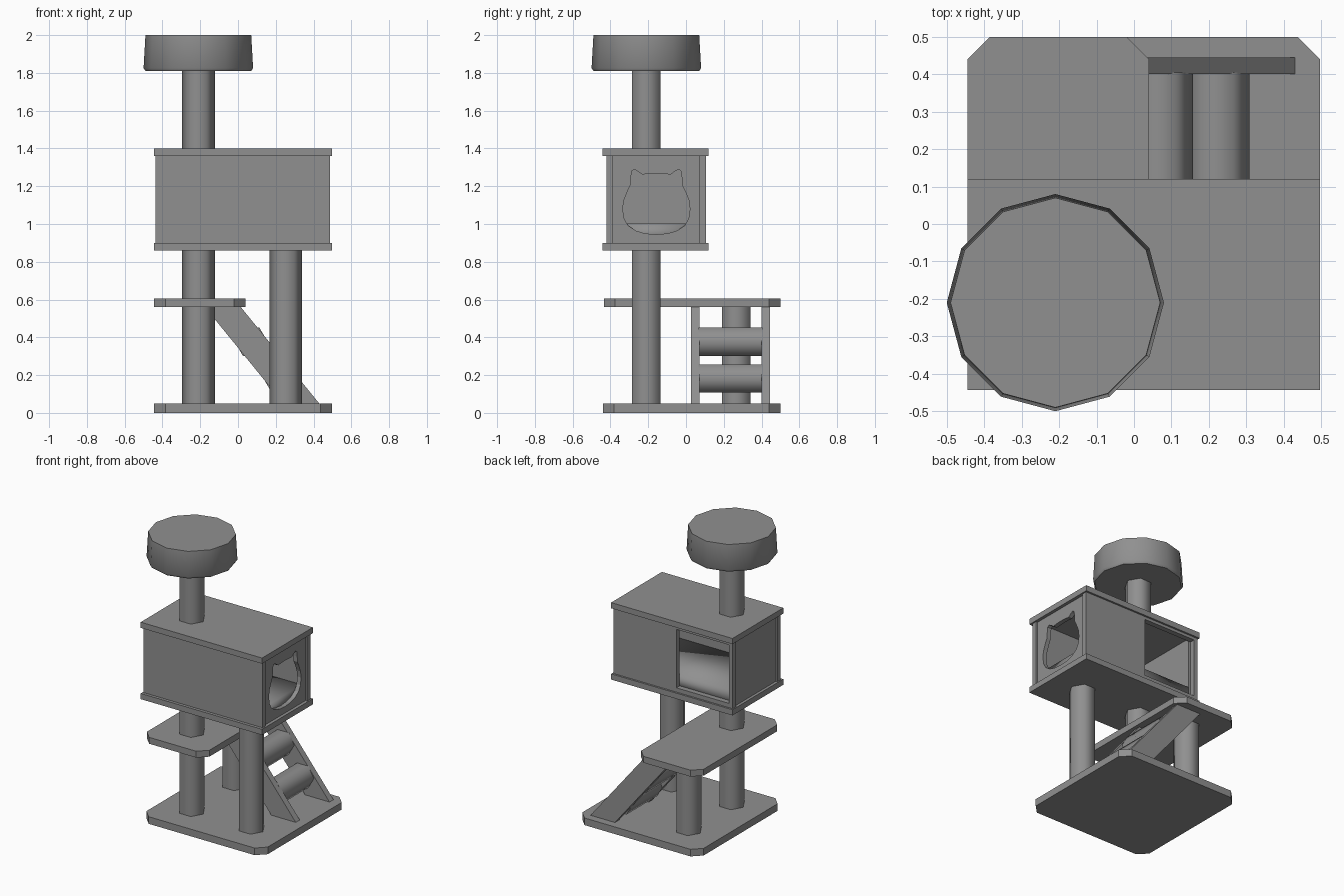
import bpy, bmesh, math
from mathutils import Matrix, Vector

cube = bpy.data.objects.get("Cube")
if cube:
    bpy.data.objects.remove(cube, do_unlink=True)

GREY = (0.28, 0.28, 0.28, 1)
mat = bpy.data.materials.new("plain grey")
mat.use_nodes = True
mat.diffuse_color = GREY
mat.node_tree.nodes["Principled BSDF"].inputs["Base Color"].default_value = GREY

# Plane orientations for flat panels: local u, v and thickness axes
FLAT = Matrix.Identity(3)
FACING_X = Matrix(((0, 0, 1), (1, 0, 0), (0, 1, 0)))
FACING_Y = Matrix(((1, 0, 0), (0, 0, -1), (0, 1, 0)))


def add(name, mesh, smooth_angle=None):
    mesh.materials.clear()
    mesh.materials.append(mat)
    for p in mesh.polygons:
        p.use_smooth = smooth_angle is not None
    if smooth_angle is not None:
        mesh.set_sharp_from_angle(angle=math.radians(smooth_angle))
    ob = bpy.data.objects.new(name, mesh)
    bpy.context.collection.objects.link(ob)
    return ob


def rect(u0, u1, v0, v1):
    return [(u0, v0), (u1, v0), (u1, v1), (u0, v1)]


def clipped(u0, u1, v0, v1, c=0.06):
    return [(u0 + c, v0), (u1 - c, v0), (u1, v0 + c), (u1, v1 - c),
            (u1 - c, v1), (u0 + c, v1), (u0, v1 - c), (u0, v0 + c)]


def panel(name, outline, lo, hi, axes=FLAT, hole=None):
    """Board cut from an outline, from lo to hi along its thickness axis."""
    cu = bpy.data.curves.new(name, 'CURVE')
    cu.dimensions = '2D'
    cu.fill_mode = 'BOTH'
    cu.extrude = (hi - lo) / 2
    for pts in [outline] + ([hole] if hole else []):
        sp = cu.splines.new('POLY')
        sp.points.add(len(pts) - 1)
        for p, (u, v) in zip(sp.points, pts):
            p.co = (u, v, 0, 1)
        sp.use_cyclic_u = True
    tmp = bpy.data.objects.new(name + " outline", cu)
    bpy.context.collection.objects.link(tmp)
    dg = bpy.context.evaluated_depsgraph_get()
    mesh = bpy.data.meshes.new_from_object(tmp.evaluated_get(dg))
    bpy.data.objects.remove(tmp, do_unlink=True)
    bpy.data.curves.remove(cu)
    mesh.name = name
    # thickness axis points to -y for boards facing y
    sign = -1 if axes is FACING_Y else 1
    mesh.transform(Matrix.Translation((0, 0, sign * (lo + hi) / 2)))
    mesh.transform(axes.to_4x4())
    bm = bmesh.new()
    bm.from_mesh(mesh)
    bmesh.ops.remove_doubles(bm, verts=bm.verts, dist=0.0005)
    bmesh.ops.recalc_face_normals(bm, faces=bm.faces)
    bm.to_mesh(mesh)
    bm.free()
    return add(name, mesh)


def lathe(name, rings, sides, base, smooth_angle, tilt=None):
    """Closed solid of (radius, height) rings with a corner on the x axis."""
    bm = bmesh.new()
    loops = []
    for r, h in rings:
        loops.append([bm.verts.new((r * math.cos(math.tau * i / sides),
                                    r * math.sin(math.tau * i / sides), h))
                      for i in range(sides)])
    for a, b in zip(loops, loops[1:]):
        for i in range(sides):
            j = (i + 1) % sides
            bm.faces.new((a[i], a[j], b[j], b[i]))
    bm.faces.new(loops[0][::-1])
    bm.faces.new(loops[-1])
    if tilt:
        bm.transform(tilt)
    bm.transform(Matrix.Translation(Vector(base)))
    mesh = bpy.data.meshes.new(name)
    bm.to_mesh(mesh)
    bm.free()
    return add(name, mesh, smooth_angle)


L, R, F, B = -0.445, 0.497, -0.44, 0.5

# Base board and middle platform with clipped corners
panel("base_board", clipped(L, R, F, B), 0, 0.05)
panel("middle_platform", clipped(L, 0.04, -0.435, B), 0.56, 0.605)

# Six-sided posts
PX = -0.21
for name, x, y, z0, z1 in [
        ("main_post", PX, PX, 0.05, 0.87),
        ("upper_post", PX, PX, 1.39, 1.82),
        ("side_post", 0.253, PX, 0.05, 0.87),
        ("platform_post", PX, 0.267, 0.05, 0.57)]:
    lathe(name, [(0.087, 0), (0.087, z1 - z0)], 6, (x, y, z0), 65)

# Ladder: two slanted rails and two rungs
rail = [(0.24, 0.05), (0.43, 0.05), (0.015, 0.56), (-0.175, 0.56)]
for name, y in [("ladder_rail_front", 0.026), ("ladder_rail_back", 0.4)]:
    panel(name, rail, y, y + 0.045, FACING_Y)
lay_along_y = Matrix.Rotation(-math.pi / 2, 4, 'X')
for name, x, z in [("lower_rung", 0.222, 0.182), ("upper_rung", 0.07, 0.376)]:
    lathe(name, [(0.087, 0), (0.087, 0.34)], 6, (x, 0.065, z), 65, lay_along_y)

# House floor, roof and walls
panel("house_floor", rect(L, R, -0.443, 0.12), 0.86, 0.9)
panel("house_roof", rect(L, R, -0.443, 0.12), 1.36, 1.4)
wall = rect(-0.437, 0.487, 0.9, 1.36)
panel("house_front_wall", wall, -0.422, -0.39, FACING_Y)
panel("house_back_wall", wall, 0.07, 0.107, FACING_Y,
      hole=rect(-0.41, 0.0, 0.93, 1.34))
side = rect(-0.39, 0.07, 0.9, 1.36)
panel("house_left_wall", side, 0.445, 0.475, FACING_X,
      hole=[(m * u - 0.157, v) for m, half in
            ((1, 1), (-1, -1))
            for u, v in [(0, 0.945), (0.06, 0.95), (0.11, 0.965), (0.15, 0.992),
                         (0.171, 1.03), (0.178, 1.08), (0.172, 1.125),
                         (0.152, 1.175), (0.137, 1.205), (0.135, 1.245),
                         (0.13, 1.28), (0.118, 1.29), (0.1, 1.28),
                         (0.075, 1.262), (0.04, 1.266), (0, 1.268)][::half]
            if m > 0 or u > 0])
panel("house_right_wall", side, -0.425, -0.395, FACING_X)

# Soft pad on the house floor
pad = panel("floor_pad", rect(-0.395, 0.445, -0.39, 0.07), 0.9, 1.003)
for p in pad.data.polygons:
    p.use_smooth = True

# Twelve-sided top perch
lathe("top_perch", [(0.28, 1.81), (0.29, 1.825), (0.28, 2.0)], 12,
      (PX, PX, 0), 40)
